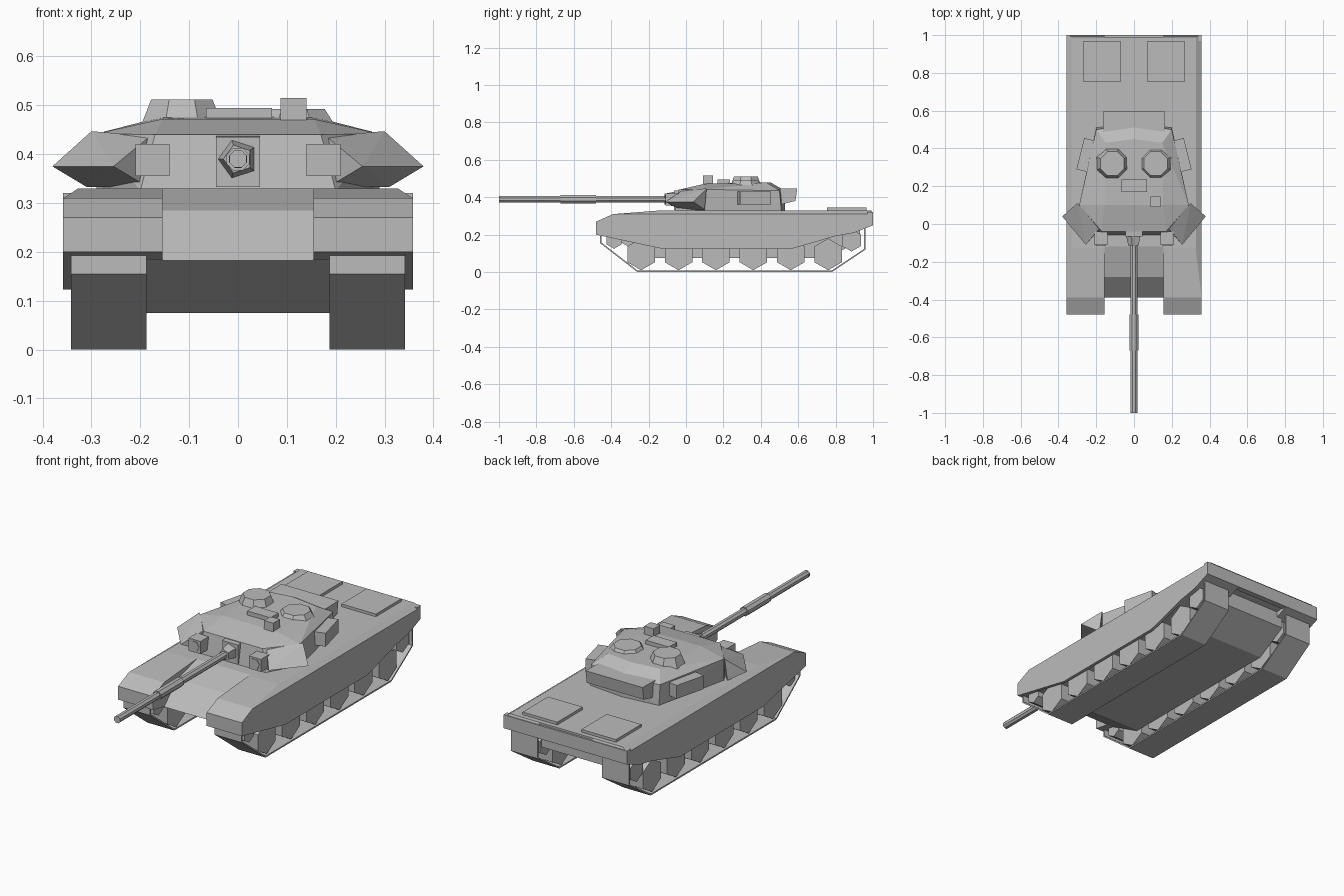
import bpy, bmesh
from math import radians, pi
from mathutils import Matrix, Vector

cube = bpy.data.objects.get("Cube")
if cube:
    bpy.data.objects.remove(cube)

GREY = (0.5, 0.5, 0.5, 1)
mat = bpy.data.materials.new("armour grey")
mat.use_nodes = True
mat.diffuse_color = GREY
mat.node_tree.nodes["Principled BSDF"].inputs["Base Color"].default_value = GREY


def finish(bm, name):
    bmesh.ops.recalc_face_normals(bm, faces=bm.faces)
    mesh = bpy.data.meshes.new(name)
    bm.to_mesh(mesh)
    bm.free()
    mesh.materials.append(mat)
    obj = bpy.data.objects.new(name, mesh)
    bpy.context.collection.objects.link(obj)
    return obj


def profile(name, yz, x0, x1):
    """Extrude a side profile of (y, z) points across x."""
    bm = bmesh.new()
    face = bm.faces.new([bm.verts.new((x0, y, z)) for y, z in yz])
    new = bmesh.ops.extrude_face_region(bm, geom=[face])["geom"]
    verts = [g for g in new if isinstance(g, bmesh.types.BMVert)]
    bmesh.ops.translate(bm, verts=verts, vec=(x1 - x0, 0, 0))
    return finish(bm, name)


def hull(name, points):
    """Faceted solid wrapped around a few corner points."""
    bm = bmesh.new()
    for p in points:
        bm.verts.new(p)
    out = bmesh.ops.convex_hull(bm, input=bm.verts)
    loose = [g for g in out["geom_interior"] if isinstance(g, bmesh.types.BMVert)]
    bmesh.ops.delete(bm, geom=loose, context='VERTS')
    bmesh.ops.dissolve_limit(bm, angle_limit=0.02, verts=bm.verts, edges=bm.edges)
    return finish(bm, name)


def both(points):
    return [(s * x, y, z) for s in (-1, 1) for x, y, z in points]


def box(name, center, size, turn=0):
    bm = bmesh.new()
    m = Matrix.Translation(center) @ Matrix.Rotation(turn, 4, 'Z') @ Matrix.Diagonal((*size, 1))
    bmesh.ops.create_cube(bm, size=1, matrix=m)
    return finish(bm, name)


def drum(name, start, end, r0, r1, sides, spin=0):
    """Prism or cone running from start to end."""
    a, b = Vector(start), Vector(end)
    turn = (b - a).to_track_quat('Z', 'Y').to_matrix().to_4x4()
    m = Matrix.Translation((a + b) / 2) @ turn @ Matrix.Rotation(spin, 4, 'Z')
    bm = bmesh.new()
    bmesh.ops.create_cone(bm, cap_ends=True, segments=sides, radius1=r0, radius2=r1,
                          depth=(b - a).length, matrix=m)
    return finish(bm, name)


# Central hull with sloped nose and undercut tail
profile("hull_body", [(-.12, .33), (-.28, .285), (-.39, .182), (-.2, .075),
                      (.76, .075), (.93, .17), (.93, .25), (.99, .26), (.99, .33)], -.187, .187)
box("rear_overhang", (0, .985, .285), (.716, .03, .07))

belt_path = [(-.46, .193), (-.46, .155), (-.26, 0), (.78, 0), (.96, .12), (.96, .25)]

for s, side in ((-1, "right"), (1, "left")):
    # Fender, skirt and chamfered deck edge
    profile(side + "_fender", [(-.48, .27), (-.39, .31), (1, .31), (1, .25), (.9, .21),
                               (.7, .175), (-.32, .17), (-.48, .2)], s * .155, s * .358)
    profile(side + "_skirt", [(-.48, .27), (-.39, .31), (1, .31), (1, .25),
                              (.56, .123), (-.12, .123), (-.48, .2)], s * .342, s * .358)
    hull(side + "_deck", [(s * x, y, .31) for x in (.155, .358) for y in (-.39, 1)]
         + [(s * x, y, .33) for x, y in ((.155, -.13), (.327, -.13), (.155, .99), (.327, .99))])
    box(side + "_engine_hatch", (s * .17, .86, .336), (.2, .21, .016))

    # Track belt
    bm = bmesh.new()
    rows = [[bm.verts.new((s * x, y, z)) for x in (.187, .342)] for y, z in belt_path]
    for (a, b), (c, d) in zip(rows, rows[1:]):
        bm.faces.new((a, b, d, c))
    belt = finish(bm, side + "_track")
    for poly_up in [belt.data.polygons[2].normal.z > 0]:
        solid = belt.modifiers.new("thickness", 'SOLIDIFY')
        solid.thickness = .008
        solid.offset = 1 if poly_up else -1

    # Road wheels, idler and sprocket
    wheels = [(-.24 + .2 * i, .095, .085) for i in range(6)]
    wheels += [(-.385, .17, .045), (.885, .17, .06)]
    for i, (y, z, r) in enumerate(wheels):
        w = drum(f"{side}_wheel_{i + 1}", (s * .19, y, z), (s * .335, y, z), r, r, 6)
        # Keep one corner pointing straight down
        low = min((v.co for v in w.data.vertices), key=lambda c: c.z)
        if z - low.z < r * .95:
            w.data.transform(Matrix.Translation((0, y, z)) @ Matrix.Rotation(pi / 6, 4, 'X')
                             @ Matrix.Translation((0, -y, -z)))

    # Angled cheek armour
    hull(side + "_cheek", [(s * x, y, z) for x, y, z in
                           ((.18, -.02, .437), (.3, .11, .447), (.255, -.11, .375),
                            (.38, .04, .375), (.185, -.03, .333), (.31, .1, .333))])
    # Sight housing with six-sided lens, and side stowage box
    box(side + "_sight", (s * .175, -.075, .388), (.07, .07, .066))
    drum(side + "_sight_lens", (s * .175, -.1, .388), (s * .175, -.113, .388), .028, .028, 6, pi / 6)
    box(side + "_stowage", (s * .255, .365, .395), (.06, .17, .07), s * radians(14))

# Turret shell
hull("turret", both([(.2, -.06, .325), (.29, .1, .325), (.2, .51, .325),
                     (.17, -.04, .44), (.29, .1, .442), (.2, .5, .435),
                     (.155, .1, .472), (.15, .43, .478)])
     + [(0, .53, .325), (0, .53, .435), (0, .45, .48)])
profile("turret_bin", [(.48, .445), (.595, .447), (.585, .38), (.48, .355)], -.165, .165)

# Roof fittings
for s, side, top in ((-1, "right", .512), (1, "left", .492)):
    drum(side + "_cupola", (s * .115, .32, .46), (s * .115, .32, top), .09, .068, 8, pi / 8)
box("roof_vent", (.002, .202, .482), (.135, .066, .026))
box("periscope", (.114, .118, .49), (.053, .054, .05))

# Gun mantlet and barrel
hull("mantlet_block", both([(.045, 0, .44), (.045, -.065, .435), (.045, -.065, .333), (.045, 0, .333)]))
drum("mantlet", (0, -.04, .39), (0, -.115, .39), .046, .03, 5, pi / 2)
for name, y0, y1, r in (("barrel", 0, -1, .019), ("barrel_sleeve", -.48, -.67, .025)):
    drum(name, (0, y0, .39), (0, y1, .39), r, r, 8, pi / 8)
drum("muzzle_ring", (0, -.99, .39), (0, -1, .39), .0195, .013, 8, pi / 8)
